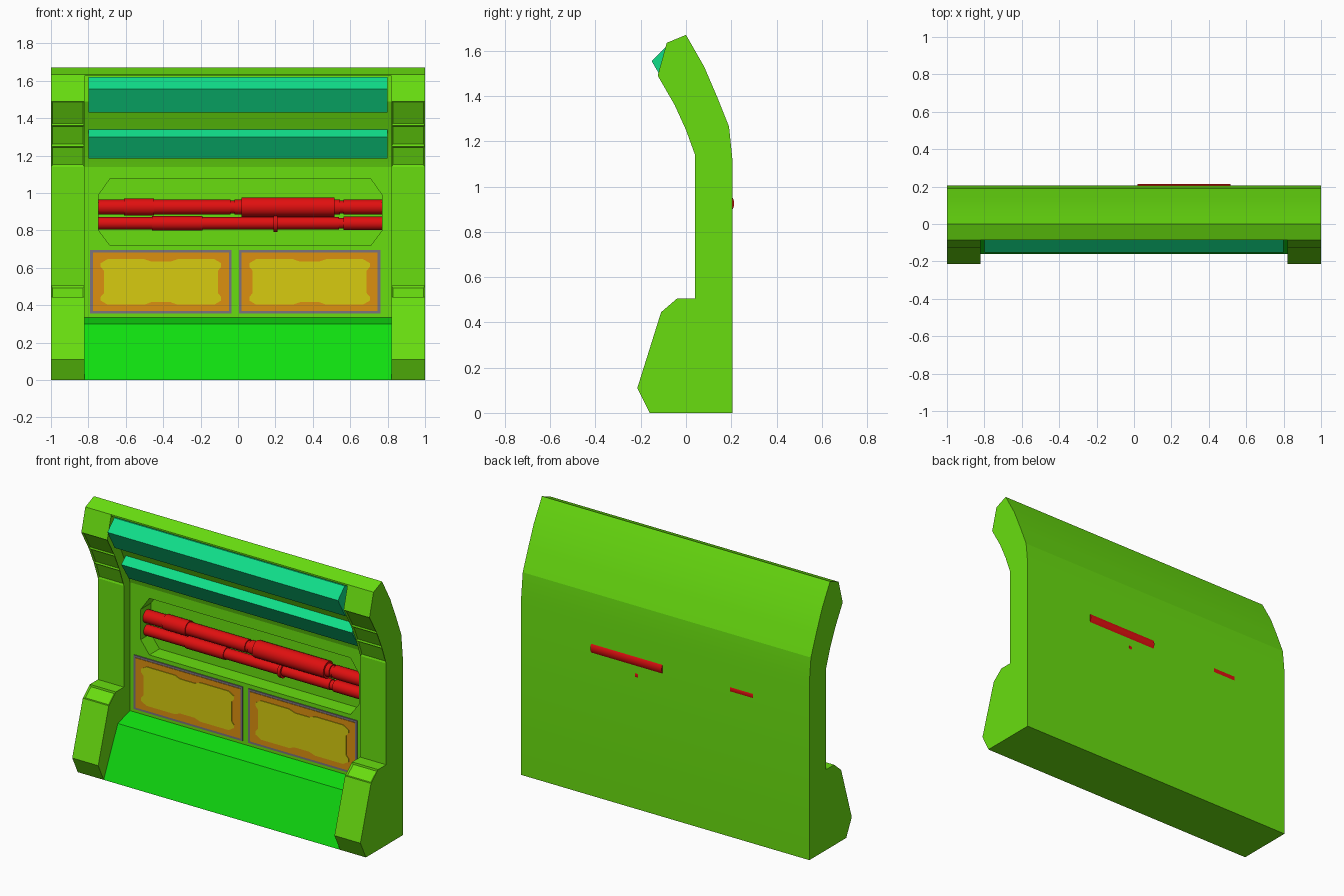
import bpy, bmesh, math
from mathutils import Vector

old = bpy.data.objects.get("Cube")
if old:
    bpy.data.objects.remove(old, do_unlink=True)


def material(name, rgb):
    m = bpy.data.materials.new(name)
    m.use_nodes = True
    m.diffuse_color = (*rgb, 1)
    m.node_tree.nodes["Principled BSDF"].inputs["Base Color"].default_value = (*rgb, 1)
    return m


LIME = material("lime", (0.14, 0.73, 0.005))
GREEN = material("bright_green", (0.005, 0.73, 0.005))
TEAL = material("teal", (0.005, 0.73, 0.25))
RED = material("red", (0.75, 0.005, 0.005))
ORANGE = material("orange", (0.72, 0.28, 0.005))
YELLOW = material("yellow", (0.68, 0.6, 0.005))
GREY = material("frame_grey", (0.2, 0.17, 0.21))


def finish(name, bm, mats, angle=None):
    bmesh.ops.recalc_face_normals(bm, faces=bm.faces)
    mesh = bpy.data.meshes.new(name)
    bm.to_mesh(mesh)
    bm.free()
    ob = bpy.data.objects.new(name, mesh)
    bpy.context.collection.objects.link(ob)
    for m in mats:
        mesh.materials.append(m)
    if angle:
        smooth(ob, angle)
    return ob


def select(ob):
    bpy.ops.object.select_all(action='DESELECT')
    ob.select_set(True)
    bpy.context.view_layer.objects.active = ob


def smooth(ob, angle):
    select(ob)
    bpy.ops.object.shade_smooth_by_angle(angle=math.radians(angle))


def prism(points, axis, start, end):
    """Extrude a (y, z) outline along x or an (x, z) outline along y."""
    bm = bmesh.new()
    place = (lambda p: (start, p[0], p[1])) if axis == 'x' else (lambda p: (p[0], start, p[1]))
    face = bm.faces.new([bm.verts.new(place(p)) for p in points])
    new = bmesh.ops.extrude_face_region(bm, geom=[face])["geom"]
    step = Vector((end - start, 0, 0)) if axis == 'x' else Vector((0, end - start, 0))
    bmesh.ops.translate(bm, vec=step, verts=[v for v in new if isinstance(v, bmesh.types.BMVert)])
    bmesh.ops.recalc_face_normals(bm, faces=bm.faces)
    return bm


def rect(cx, cz, w, h):
    return [(cx - w, cz - h), (cx + w, cz - h), (cx + w, cz + h), (cx - w, cz + h)]


# Shared curved back, from the top ridge down to the floor
BACK = [(0, 1.67), (0.08, 1.53), (0.14, 1.39), (0.19, 1.265), (0.205, 1.12), (0.205, 0)]

# Side posts with shallow sunken pads on the curved front and the shoulder
post_outline = BACK + [(-0.16, 0), (-0.215, 0.11), (-0.11, 0.445), (-0.04, 0.505),
                       (0.04, 0.505), (0.04, 1.14), (0, 1.25), (-0.05, 1.36),
                       (-0.125, 1.49), (-0.085, 1.635)]
for side, name in ((-1, "right_post"), (1, "left_post")):
    bm = prism(post_outline, 'x', side * 0.82, side)
    pads = []
    for f in bm.faces:
        z = f.calc_center_median().z
        if f.normal.y < -0.3 and abs(f.normal.x) < 0.5 and (1.14 < z < 1.49 or 0.45 < z < 0.5):
            pads.append(f)
    bmesh.ops.inset_individual(bm, faces=pads, thickness=0.013, depth=-0.008)
    finish(name, bm, [LIME], 14)

# Central wall with top lip, curved upper panel and sloped skirt
wall_outline = BACK + [(-0.16, 0), (-0.02, 0.3), (0.1, 0.335), (0.1, 1.14), (0.07, 1.25),
                       (0.02, 1.36), (-0.04, 1.49), (-0.02, 1.625), (-0.085, 1.625), (-0.085, 1.635)]
bm = prism(wall_outline, 'x', -0.82, 0.82)
for f in bm.faces:
    if f.calc_center_median().z < 0.34 and f.normal.z > 0.1 and abs(f.normal.x) < 0.5:
        f.material_index = 1
wall = finish("central_wall", bm, [LIME, GREEN])

# Eight-sided recess cut into the wall
recess = [(-0.685, 0.72), (0.71, 0.72), (0.77, 0.8), (0.77, 0.99),
          (0.71, 1.075), (-0.685, 1.075), (-0.745, 0.99), (-0.745, 0.8)]
cutter = finish("recess_cutter", prism(recess, 'y', 0, 0.2), [LIME])
cutter.hide_render = True
cut = wall.modifiers.new("recess", 'BOOLEAN')
cut.operation, cut.solver, cut.object = 'DIFFERENCE', 'EXACT', cutter
select(wall)
bpy.ops.object.modifier_apply(modifier="recess")
bpy.data.objects.remove(cutter, do_unlink=True)
smooth(wall, 14)

# Wedge-shaped bars across the upper panel
bars = {"upper_bar": [(-0.085, 1.62), (-0.152, 1.555), (-0.08, 1.43), (0.0, 1.45), (0.0, 1.61)],
        "lower_bar": [(0.045, 1.355), (-0.015, 1.3), (0.06, 1.185), (0.12, 1.2), (0.1, 1.35)]}
for name, outline in bars.items():
    finish(name, prism(outline, 'x', -0.8, 0.8), [TEAL])


# Stepped pipes lying in the recess
def pipe(name, z, sections, sides=24):
    bm = bmesh.new()
    x, rings = -0.745, []
    for end, radius in sections:
        for px in (x, end):
            rings.append([bm.verts.new((px, 0.161 + radius * math.cos(math.tau * i / sides),
                                        z + radius * math.sin(math.tau * i / sides)))
                          for i in range(sides)])
        x = end
    for a, b in zip(rings, rings[1:]):
        for i in range(sides):
            j = (i + 1) % sides
            bm.faces.new((a[i], a[j], b[j], b[i]))
    bm.faces.new(rings[0])
    bm.faces.new(rings[-1])
    finish(name, bm, [RED], 35)


pipe("upper_pipe", 0.925, [(-0.61, 0.04), (-0.45, 0.046), (-0.04, 0.04), (-0.02, 0.034),
                           (0.02, 0.04), (0.515, 0.052), (0.545, 0.04), (0.565, 0.034), (0.77, 0.04)])
pipe("lower_pipe", 0.838, [(-0.46, 0.033), (-0.19, 0.038), (0.19, 0.033), (0.21, 0.0455),
                           (0.54, 0.033), (0.565, 0.028), (0.77, 0.036)])

# Framed panels with a notched centre plate
corner = [(0.05, 0.108), (0.09, 0.122), (0.285, 0.122), (0.322, 0.1), (0.322, 0.08), (0.305, 0.06)]
upper = corner + [(x, -z) for x, z in reversed(corner)]
notched = upper + [(-x, z) for x, z in reversed(upper)]
for side, cx in (("right", -0.412), ("left", 0.383)):
    outer, inner = rect(cx, 0.525, 0.378, 0.17), rect(cx, 0.525, 0.364, 0.156)
    finish(side + "_panel_frame", prism(outer, 'y', 0.094, 0.102), [GREY])
    finish(side + "_panel", prism(inner, 'y', 0.091, 0.098), [ORANGE])
    plate = [(cx + x, 0.525 + z) for x, z in notched]
    finish(side + "_panel_plate", prism(plate, 'y', 0.087, 0.095), [YELLOW])
